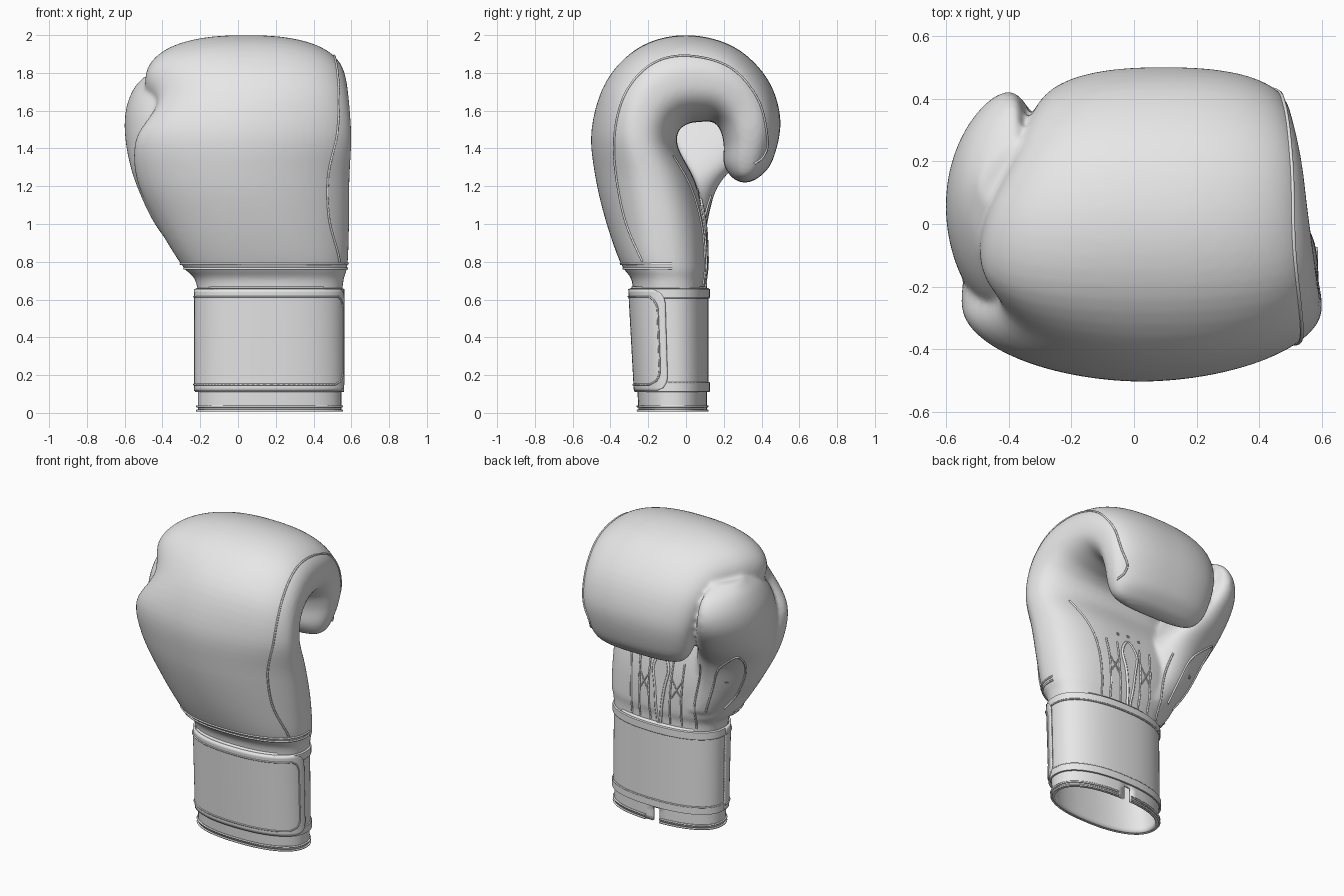
import bpy, bmesh
from math import cos, sin, pi, tau, copysign
from mathutils import Vector
from mathutils.bvhtree import BVHTree

if "Cube" in bpy.data.objects:
    bpy.data.objects.remove(bpy.data.objects["Cube"])


def material(name, value):
    mat = bpy.data.materials.new(name)
    mat.use_nodes = True
    colour = (value, value, value, 1)
    mat.diffuse_color = colour
    mat.node_tree.nodes["Principled BSDF"].inputs["Base Color"].default_value = colour
    return mat


leather = material("grey leather", 0.8)
lining = material("white lining", 0.95)


def add_object(name, data, mat=leather):
    data.materials.clear()
    data.materials.append(mat)
    obj = bpy.data.objects.new(name, data)
    bpy.context.collection.objects.link(obj)
    return obj


def oval(t, n):
    """Point on a unit superellipse."""
    return tuple(copysign(abs(v) ** (2 / n), v) for v in (cos(t), sin(t)))


def smooth_rows(rows, steps):
    """Catmull-Rom interpolation of number tuples."""
    rows = [Vector(r) for r in rows]
    pick = lambda i: rows[max(0, min(len(rows) - 1, i))]
    out = []
    for i in range(len(rows) - 1):
        a, b, c, d = (pick(i + k) for k in (-1, 0, 1, 2))
        for k in range(steps):
            u = k / steps
            out.append(b + (c - a) * u / 2 + (a - b * 2.5 + c * 2 - d / 2) * u * u
                       + ((b - c) * 1.5 + (d - a) / 2) * u ** 3)
    return out + [rows[-1]]


def skin(bm, rings, closed=True, caps=False, skip=None):
    """Bridge successive rows of points with quads."""
    grid = [[bm.verts.new(p) for p in ring] for ring in rings]
    n = len(grid[0])
    for low, high in zip(grid, grid[1:]):
        for j in range(n if closed else n - 1):
            k = (j + 1) % n
            quad = (low[j], low[k], high[k], high[j])
            if not (skip and skip(sum((v.co for v in quad), Vector()) / 4)):
                bm.faces.new(quad)
    if caps:
        bm.faces.new(grid[0])
        bm.faces.new(grid[-1])


def finish(name, bm, mat=leather):
    bmesh.ops.recalc_face_normals(bm, faces=bm.faces)
    for f in bm.faces:
        f.smooth = True
    mesh = bpy.data.meshes.new(name)
    bm.to_mesh(mesh)
    bm.free()
    return add_object(name, mesh, mat)


# Padded mitt: outer (y, z), inner (y, z), x range, outer roundness, along the curled hand
mitt = [(-.28, .62, .1, .62, -.21, .55, 2.3), (-.29, .71, .1, .71, -.23, .56, 2.3),
        (-.345, .79, .11, .78, -.3, .58, 2.2), (-.42, 1, .1, 1, -.43, .588, 2),
        (-.48, 1.25, .05, 1.22, -.535, .59, 1.9), (-.5, 1.5, -.04, 1.4, -.54, .6, 1.9),
        (-.42, 1.76, -.04, 1.49, -.43, .59, 2.1), (-.24, 1.94, .01, 1.53, -.49, .575, 2.4),
        (0, 2, .07, 1.54, -.47, .555, 2.4), (.25, 1.94, .14, 1.54, -.39, .535, 2.4),
        (.43, 1.77, .18, 1.5, -.34, .51, 2.4), (.5, 1.55, .2, 1.42, -.3, .49, 2.4),
        (.46, 1.34, .2, 1.32, -.26, .45, 2.4), (.39, 1.25, .24, 1.25, -.2, .4, 2.4),
        (.33, 1.22, .29, 1.22, -.1, .3, 2.4)]
# Thumb: height, x range, y range
thumb = [(.8, -.29, .1, -.3, .1), (1, -.44, -.05, -.34, .11),
         (1.2, -.535, -.1, -.36, .17), (1.35, -.58, -.2, -.34, .3),
         (1.5, -.6, -.29, -.3, .4), (1.62, -.59, -.34, -.25, .42),
         (1.72, -.55, -.37, -.16, .37), (1.785, -.49, -.42, .0, .25)]
ANGLES = [tau * k / 64 for k in range(64)]

bm = bmesh.new()
rings = []
for oy, oz, iy, iz, x0, x1, power in smooth_rows(mitt, 5):
    ring = []
    for t in ANGLES:
        c, s = oval(t, power if sin(t) > 0 else 2.6)
        ring.append(((x0 + x1 + (x1 - x0) * c) / 2,
                     (oy + iy + (oy - iy) * s) / 2, (oz + iz + (oz - iz) * s) / 2))
    rings.append(ring)
skin(bm, rings, caps=True)
rings = []
for z, x0, x1, y0, y1 in smooth_rows(thumb, 5):
    ring = []
    for t in ANGLES:
        c, s = oval(t, 2)
        bow = .08 * s * s * (z - .8)
        ring.append(((x0 + x1 + (x1 - x0) * c) / 2 + bow, (y0 + y1 + (y1 - y0) * s) / 2, z))
    rings.append(ring)
skin(bm, rings, caps=True)
glove = finish("padded_mitt_and_thumb", bm)

# Fuse the two volumes into one soft skin
remesh = glove.modifiers.new("fuse", "REMESH")
remesh.mode = "VOXEL"
remesh.voxel_size = .012
remesh.use_smooth_shade = True
soften = glove.modifiers.new("soften", "SMOOTH")
soften.iterations = 10
graph = bpy.context.evaluated_depsgraph_get()
fused = bpy.data.meshes.new_from_object(glove.evaluated_get(graph))
glove.modifiers.clear()
glove.data = fused
fused.materials.clear()
fused.materials.append(leather)
surface = BVHTree.FromPolygons([v.co for v in fused.vertices],
                               [p.vertices[:] for p in fused.polygons])


def project(points, direction):
    hits = (surface.ray_cast(Vector(p), Vector(direction)) for p in points)
    return [h[0] + h[1] * .002 for h in hits if h[0] is not None]


def seam(name, points, closed=False, radius=.006):
    curve = bpy.data.curves.new(name, "CURVE")
    curve.dimensions = "3D"
    curve.bevel_depth = radius
    curve.bevel_resolution = 1
    spline = curve.splines.new("POLY")
    spline.points.add(len(points) - 1)
    for p, co in zip(spline.points, points):
        p.co = (*co, 1)
    spline.use_cyclic_u = closed
    return add_object(name, curve)


# Long piping along the outer side of the hand
side = [(-.23, .8), (-.33, 1.05), (-.38, 1.4), (-.33, 1.67), (-.19, 1.84), (0, 1.89),
        (.23, 1.83), (.38, 1.66), (.43, 1.45), (.41, 1.36), (.36, 1.32)]
seam("side_piping", project([(1, y, z) for y, z in smooth_rows(side, 8)], (-1, 0, 0)))

# Double stitching around the front of the wrist
for z in (.765, .79):
    arc = [pi - .1 + (pi + .2) * k / 50 for k in range(51)]
    start = [(.15 + cos(t), -.1 + sin(t) * .6, z) for t in arc]
    path = [project([p], Vector((.15, -.1, z)) - Vector(p)) for p in start]
    seam("wrist_stitching", [p[0] for p in path if p])

# Palm straps, panel edges and cross stitching
palm_lines = [[(.45, 1.36), (.37, 1.15), (.34, .95), (.33, .68)],
              [(.28, 1.1), (.27, .9), (.27, .68)], [(.2, 1.1), (.2, .9), (.19, .68)],
              [(.03, 1.1), (.04, .9), (.05, .68)], [(-.05, 1.1), (-.04, .9), (-.03, .68)],
              [(-.2, 1.15), (-.14, .9), (-.12, .68)]]
for line in palm_lines:
    seam("palm_seam", project([(x, .17, z) for x, z in smooth_rows(line, 8)], (0, -1, 0)))
for x in (.2, -.04):
    for a, b in ((0, 1), (1, 0)):
        ends = [(x + .07 * (a + (b - a) * k / 6), .17, .86 + .02 * k) for k in range(7)]
        seam("cross_stitch", project(ends, (0, -1, 0)), radius=.004)

# Teardrop opening in the palm
drop = [(.12, .66), (.085, .9), (.06, 1.04), (.115, 1.13), (.17, 1.04), (.15, .9), (.135, .66)]
edge = project([(x, .17, z) for x, z in smooth_rows(drop, 6)], (0, -1, 0))
seam("opening_trim", edge, radius=.009)
bm = bmesh.new()
bm.faces.new([bm.verts.new(p + Vector((0, .004, 0))) for p in edge])
finish("palm_opening", bm, lining)

# Thumb panel outline and vent eyelets
loop = [(-.2, .82), (-.27, 1.0), (-.33, 1.15), (-.43, 1.25), (-.49, 1.28), (-.46, 1.13),
        (-.38, .96), (-.29, .84)]
seam("thumb_panel_seam", project([(x, 1, z) for x, z in smooth_rows(loop, 6)], (0, -1, 0)))
for x, z in ((-.36, 1.06), (.02, 1.17), (.1, 1.18), (.18, 1.17)):
    dot = [(x + .008 * cos(t), .2, z + .008 * sin(t)) for t in ANGLES[::8]]
    seam("vent_eyelet", project(dot, (0, -1, 0)), True, .003)


def wrist(t, z, grow=0):
    """Point on the flattened wrist oval, grown outward."""
    c, s = oval(t, 2.3)
    front, back = -.255 - .055 * z - grow, .115 + grow
    return Vector((.167 + (.384 + grow) * c, (front + back + (back - front) * s) / 2, z))


def thicken(obj, depth):
    mod = obj.modifiers.new("thickness", "SOLIDIFY")
    mod.thickness = depth
    mod.offset = -1


# Inner sleeve, notched at the back
bm = bmesh.new()
notch = lambda p: p.y > 0 and abs(p.x - .16) < .026 and p.z < .1
skin(bm, [[wrist(t, z, -.004) for t in ANGLES] for z in (.01, .04, .07, .1, .3, .67)], skip=notch)
sleeve = finish("inner_sleeve", bm)
thicken(sleeve, .018)
hem = [t for t in ANGLES if not notch(wrist(t, 0))]
gap = next(i for i, t in enumerate(hem) if t > pi / 2)
hem = hem[gap:] + hem[:gap]
for z in (.012, .035):
    seam("sleeve_hem", [wrist(t, z) for t in hem])

# Wrist strap with raised bindings
bm = bmesh.new()
levels = [(.11, .002), (.112, .011), (.155, .011), (.158, .004), (.61, .004), (.613, .012),
          (.655, .012), (.66, .003)]
skin(bm, [[wrist(t, z, g) for t in ANGLES] for z, g in levels])
strap = finish("wrist_strap", bm)
thicken(strap, .012)
for z in (.158, .61):
    seam("binding_stitching", [wrist(t, z, .007) for t in ANGLES], True, .005)


# Closing flap wrapped over the front, rounded at its free end
def flap_end(z, inset=0):
    corner = max(0, abs(z - .385) - .19 + inset) / .08
    return tau - .08 - inset * 5 - .3 * (1 - (1 - min(1, corner) ** 2) ** .5)


bm = bmesh.new()
heights = [.115 + .54 * k / 30 for k in range(31)]
skin(bm, [[wrist(pi + (flap_end(z) - pi) * k / 60, z, .015) for k in range(61)]
          for z in heights], closed=False)
flap = finish("strap_flap", bm)
thicken(flap, .009)
rows = [.15 + .465 * k / 24 for k in range(25)]
along = lambda z: [wrist(pi + (flap_end(z, .035) - pi) * k / 40, z, .016) for k in range(41)]
stitch = along(rows[0]) + [wrist(flap_end(z, .035), z, .016) for z in rows]
seam("flap_stitching", stitch + along(rows[-1])[::-1], radius=.005)

for obj in (strap, sleeve, flap):
    bpy.context.view_layer.objects.active = obj
    bpy.ops.object.select_all(action="DESELECT")
    obj.select_set(True)
    bpy.ops.object.shade_smooth_by_angle(angle=pi / 5)
